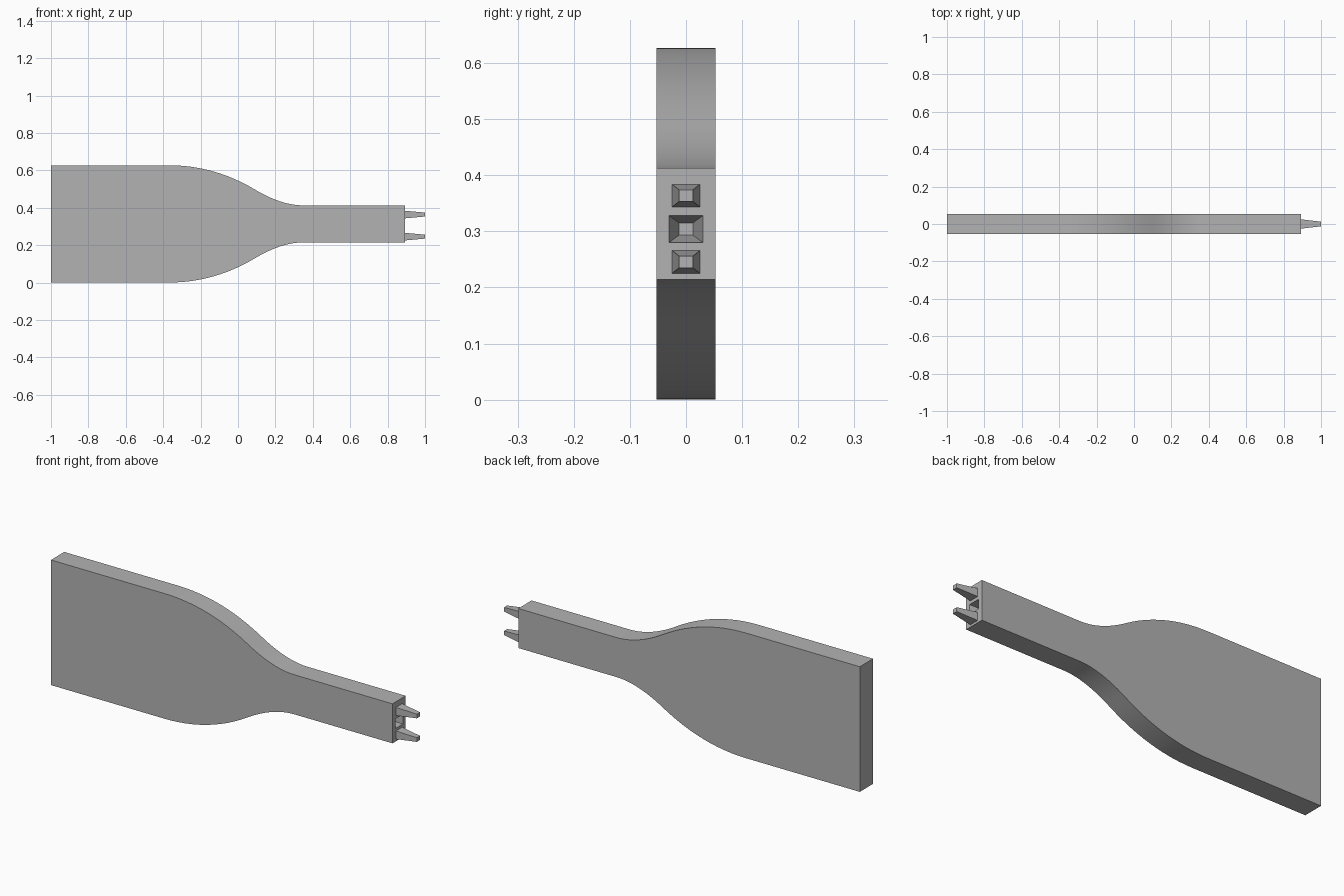
import bpy, bmesh, math
from mathutils import Vector

if "Cube" in bpy.data.objects:
    bpy.data.objects.remove(bpy.data.objects["Cube"], do_unlink=True)

grey = bpy.data.materials.new("plain_grey")
grey.use_nodes = True
colour = (0.45, 0.45, 0.45, 1)
grey.diffuse_color = colour
grey.node_tree.nodes["Principled BSDF"].inputs["Base Color"].default_value = colour

MID, HALF, GRIP, DEPTH, END = 0.3135, 0.3135, 0.099, 0.0525, 0.893


def add_object(name, bm):
    bmesh.ops.recalc_face_normals(bm, faces=bm.faces[:])
    mesh = bpy.data.meshes.new(name)
    bm.to_mesh(mesh)
    bm.free()
    mesh.materials.append(grey)
    obj = bpy.data.objects.new(name, mesh)
    bpy.context.collection.objects.link(obj)
    return obj


def bezier(a, b, c, steps=12):
    a, b, c = Vector(a), Vector(b), Vector(c)
    return [a * (1 - t) ** 2 + b * 2 * t * (1 - t) + c * t * t
            for t in (i / steps for i in range(steps + 1))]


def taper(name, z, x0, size0, x1, size1):
    """Four-sided tapered block along x; sizes are half width and half height."""
    bm = bmesh.new()
    rings = []
    for x, (w, h) in ((x0, size0), (x1, size1)):
        rings.append([bm.verts.new((x, sy * w, z + sz * h))
                      for sy, sz in ((-1, -1), (1, -1), (1, 1), (-1, 1))])
    for ring in rings:
        bm.faces.new(ring)
    for i in range(4):
        j = (i + 1) % 4
        bm.faces.new((rings[0][i], rings[0][j], rings[1][j], rings[1][i]))
    return add_object(name, bm)


# Paddle: mirrored shoulder profile extruded through the thickness
bend = (0.09, 0.184)
shoulder = bezier((-0.37, HALF), (-0.127, HALF), bend)
shoulder += bezier(bend, (0.231, GRIP), (0.35, GRIP))[1:]
upper = [Vector((-1, HALF))] + shoulder + [Vector((END, GRIP))]
outline = [(p.x, MID + p.y) for p in upper] + [(p.x, MID - p.y) for p in reversed(upper)]

bm = bmesh.new()
face = bm.faces.new([bm.verts.new((x, -DEPTH, z)) for x, z in outline])
side = bmesh.ops.extrude_face_region(bm, geom=[face])
moved = [v for v in side["geom"] if isinstance(v, bmesh.types.BMVert)]
bmesh.ops.translate(bm, verts=moved, vec=(0, 2 * DEPTH, 0))
paddle = add_object("paddle_body", bm)

# Tapered socket cut into the handle end
cutter = taper("socket_cutter", 0.304, END + 0.01, (0.0317, 0.0252), END - 0.1, (0.0125, 0.011))
cutter.hide_render = True
cut = paddle.modifiers.new("socket", "BOOLEAN")
cut.operation = "DIFFERENCE"
cut.solver = "EXACT"
cut.object = cutter
bpy.context.view_layer.objects.active = paddle
paddle.select_set(True)
bpy.ops.object.modifier_apply(modifier=cut.name)
bpy.data.objects.remove(cutter, do_unlink=True)
bpy.ops.object.shade_smooth_by_angle(angle=math.radians(30))

# Tapered prongs on the handle end
for name, z in (("upper_prong", 0.3635), ("lower_prong", 0.2455)):
    taper(name, z, END - 0.002, (0.025, 0.0205), 1.0, (0.0125, 0.0105))
